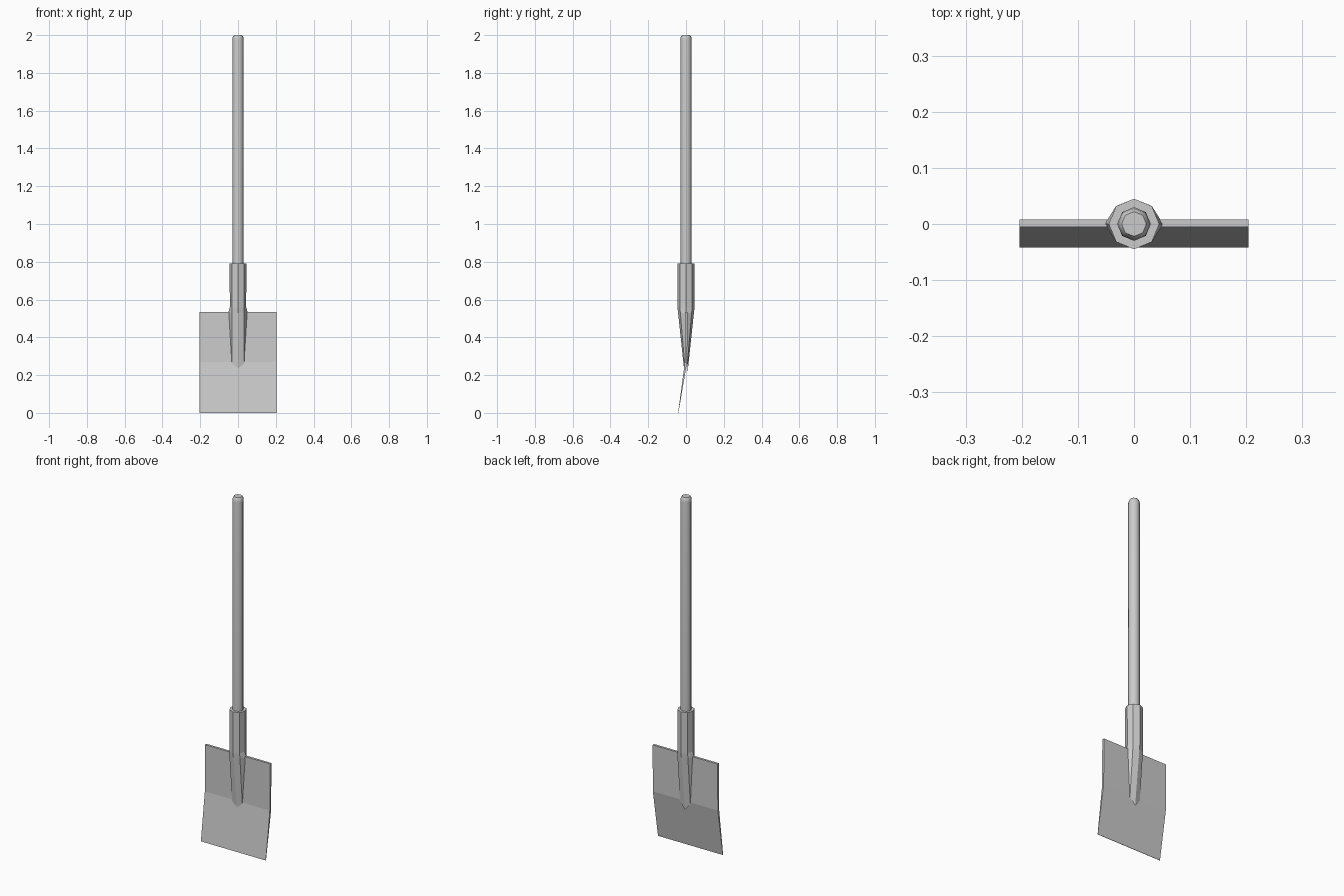
import bpy, bmesh, math

if "Cube" in bpy.data.objects:
    bpy.data.objects.remove(bpy.data.objects["Cube"])


def add_mesh(name, bm, smooth=None):
    bmesh.ops.recalc_face_normals(bm, faces=bm.faces)
    me = bpy.data.meshes.new(name)
    bm.to_mesh(me)
    bm.free()
    ob = bpy.data.objects.new(name, me)
    bpy.context.collection.objects.link(ob)
    if smooth:
        bpy.ops.object.select_all(action='DESELECT')
        ob.select_set(True)
        bpy.context.view_layer.objects.active = ob
        bpy.ops.object.shade_smooth_by_angle(angle=math.radians(smooth))
    return ob


def loft(name, rings, smooth=None):
    """Skin a stack of equal-length point rings and cap both ends."""
    bm = bmesh.new()
    loops = [[bm.verts.new(p) for p in ring] for ring in rings]
    for a, b in zip(loops, loops[1:]):
        n = len(a)
        for i in range(n):
            j = (i + 1) % n
            bm.faces.new((a[i], a[j], b[j], b[i]))
    bm.faces.new(loops[0])
    bm.faces.new(loops[-1])
    return add_mesh(name, bm, smooth)


def octagon(r, z):
    return [(r * math.cos(k * math.pi / 4), r * math.sin(k * math.pi / 4), z)
            for k in range(8)]


# Handle: eight-sided pole with a softened end
loft("handle", [octagon(0.030, 0.74), octagon(0.030, 1.975),
                octagon(0.028, 1.99), octagon(0.022, 2.0)], smooth=60)


# Socket: octagonal sleeve flaring at the shoulders, tapering to a pointed tang
def socket_ring(side, diagonal, front):
    """Mirror three (x, y, z) points into a full eight-point ring."""
    quarter = [side, diagonal, front]
    back = quarter + [(-diagonal[0], diagonal[1], diagonal[2]),
                      (-side[0], side[1], side[2])]
    return back + [(x, -y, z) for x, y, z in reversed(back[1:4])]


loft("socket", [
    octagon(0.045, 0.79),
    socket_ring((0.043, 0, 0.56), (0.032, 0.032, 0.56), (0, 0.045, 0.555)),
    socket_ring((0.052, 0, 0.53), (0.033, 0.030, 0.53), (0, 0.042, 0.53)),
    socket_ring((0.036, 0, 0.27), (0.032, 0.007, 0.26), (0, 0.009, 0.22)),
])

# Blade: bent plate, thinning to a sharp lower edge
profile = [(-0.005, 0.535), (0.008, 0.535), (0.006, 0.27),
           (-0.040, 0.0), (-0.042, 0.0), (-0.006, 0.27)]
loft("blade", [[(x, y, z) for y, z in profile] for x in (-0.204, 0.204)])
